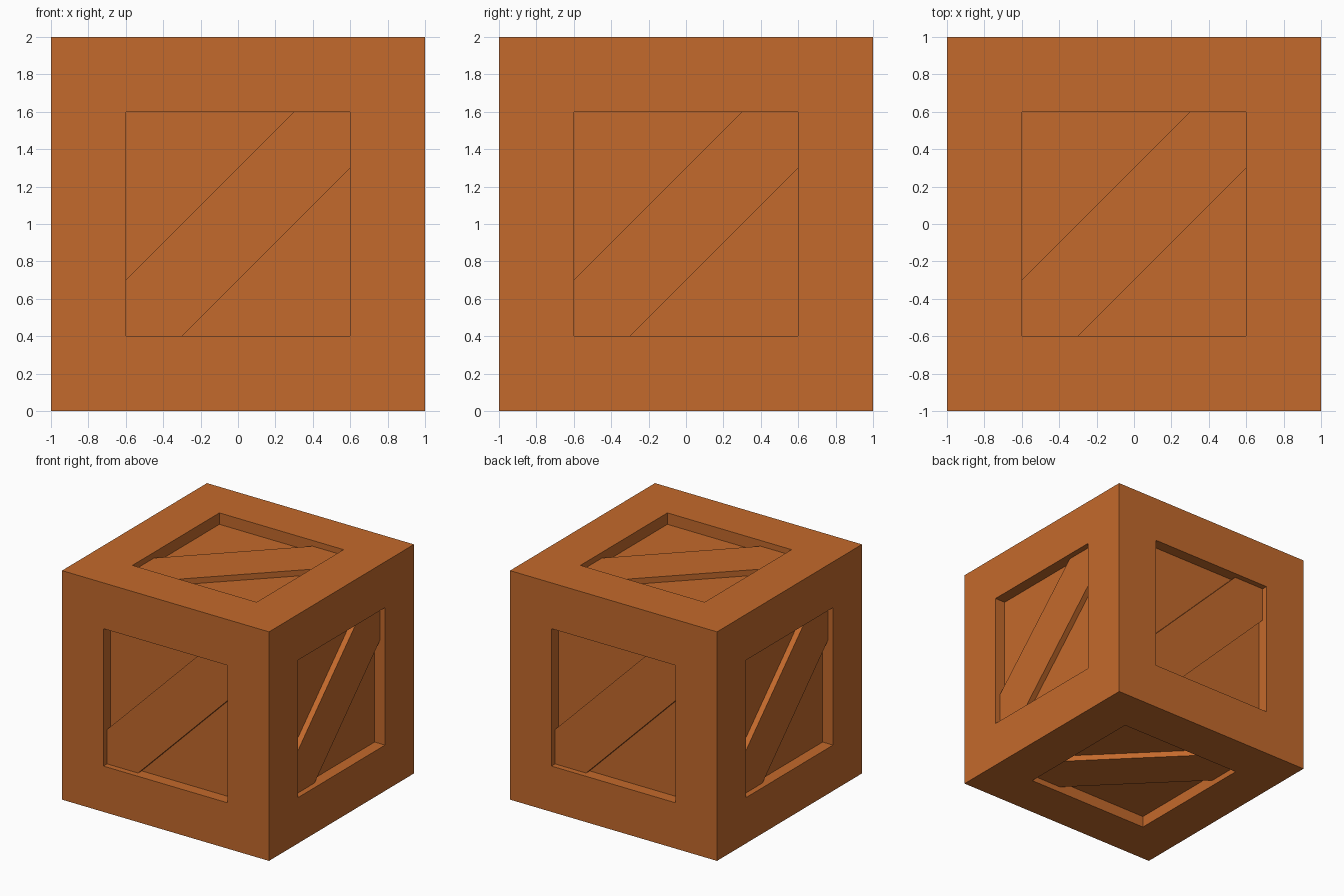
import bpy, bmesh
from mathutils import Vector

if "Cube" in bpy.data.objects:
    bpy.data.objects.remove(bpy.data.objects["Cube"])

PANEL, BRACE = 0.10, 0.05   # inset depths of the panels and diagonal braces
CENTRE = Vector((0, 0, 1))

wood = bpy.data.materials.new("orange_wood")
wood.diffuse_color = (0.552, 0.144, 0.025, 1)
wood.use_nodes = True
wood.node_tree.nodes["Principled BSDF"].inputs["Base Color"].default_value = wood.diffuse_color


def finish(bm, name):
    bmesh.ops.recalc_face_normals(bm, faces=bm.faces)
    mesh = bpy.data.meshes.new(name)
    bm.to_mesh(mesh)
    bm.free()
    mesh.materials.append(wood)
    bpy.context.collection.objects.link(bpy.data.objects.new(name, mesh))


# Crate body: a cube with a square recess sunk into every side
bm = bmesh.new()
bmesh.ops.create_cube(bm, size=2)
bmesh.ops.translate(bm, vec=CENTRE, verts=bm.verts)
for face in list(bm.faces):
    normal = face.normal.copy()
    bmesh.ops.inset_region(bm, faces=[face], thickness=0.4, use_even_offset=True)
    panel = bmesh.ops.extrude_discrete_faces(bm, faces=[face])["faces"][0]
    bmesh.ops.translate(bm, vec=-normal * PANEL, verts=panel.verts)
finish(bm, "crate_body")

# Diagonal brace in each recess, from lower left to upper right
PROFILE = [(-.6, -.6), (-.3, -.6), (.6, .3), (.6, .6), (.3, .6), (-.6, -.3)]
X, Y, Z = Vector((1, 0, 0)), Vector((0, 1, 0)), Vector((0, 0, 1))
SIDES = {"front": (X, Z), "right": (Y, Z), "back": (-X, Z),
         "left": (-Y, Z), "top": (X, Y), "bottom": (X, -Y)}
for side, (r, u) in SIDES.items():
    n = r.cross(u)
    bm = bmesh.new()
    base = bm.faces.new([bm.verts.new(CENTRE + r * a + u * b + n * (1 - PANEL))
                         for a, b in PROFILE])
    out = bmesh.ops.extrude_face_region(bm, geom=[base], use_keep_orig=True)["geom"]
    bmesh.ops.translate(bm, vec=n * (PANEL - BRACE),
                        verts=[v for v in out if isinstance(v, bmesh.types.BMVert)])
    finish(bm, side + "_brace")
